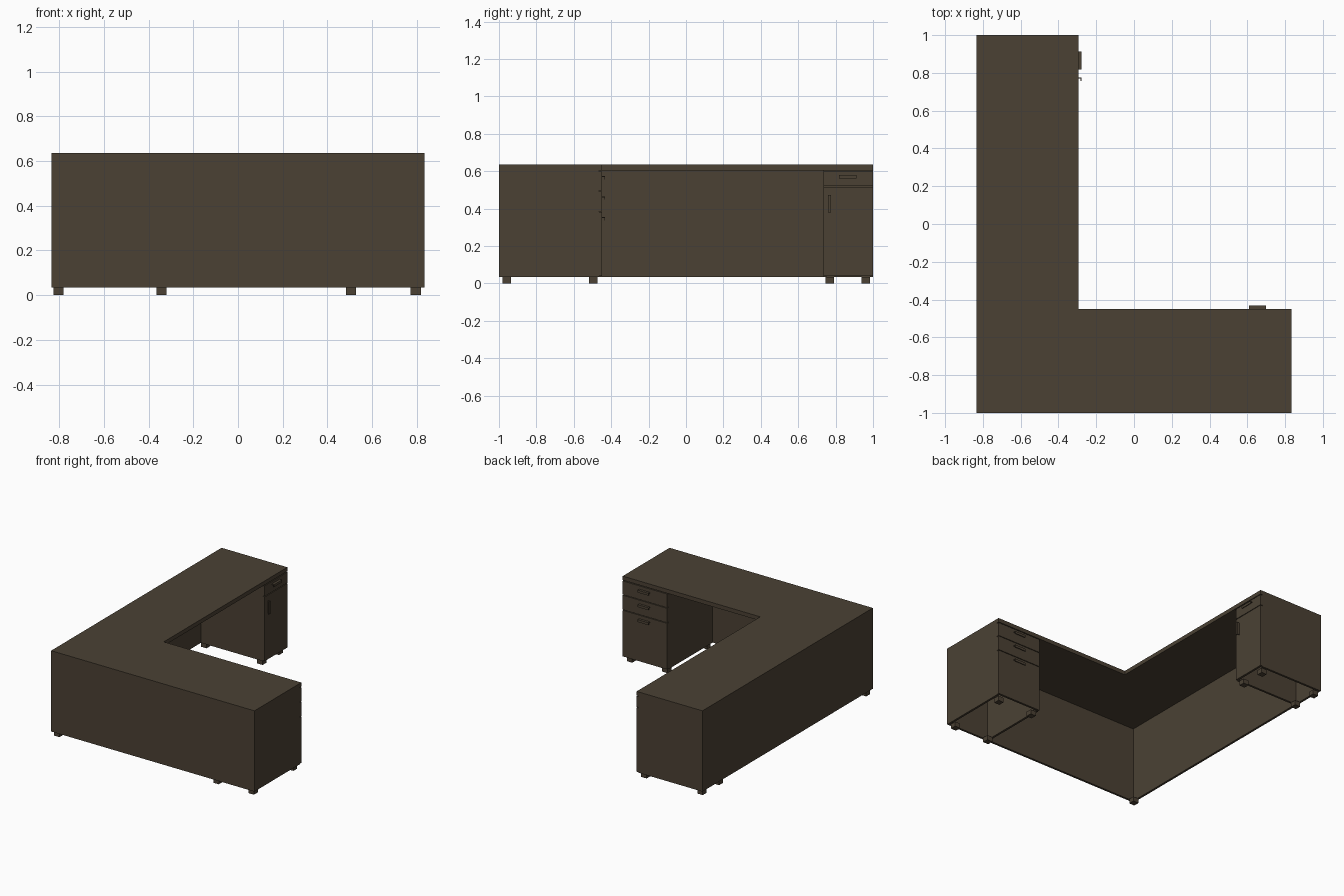
import bpy, bmesh

if "Cube" in bpy.data.objects:
    bpy.data.objects.remove(bpy.data.objects["Cube"])

wood = bpy.data.materials.new("dark brown wood")
wood.diffuse_color = (0.070, 0.053, 0.034, 1)
wood.use_nodes = True
wood.node_tree.nodes["Principled BSDF"].inputs["Base Color"].default_value = wood.diffuse_color

X, Y = 0.835, 1.0            # outer half sizes
XI, YI = -0.295, -0.45       # inner edges of the L
Z0, ZT, Z1 = 0.035, 0.605, 0.635
T = 0.016                    # board thickness
PX, PY = 0.47, 0.735         # inner sides of the two pedestals


def prism(name, outline, place, a, b):
    """Extrude a 2D outline from a to b; place(u, v, w) gives the 3D point."""
    bm = bmesh.new()
    low = [bm.verts.new(place(u, v, a)) for u, v in outline]
    high = [bm.verts.new(place(u, v, b)) for u, v in outline]
    bm.faces.new(low)
    bm.faces.new(high)
    n = len(outline)
    for i in range(n):
        j = (i + 1) % n
        bm.faces.new((low[i], low[j], high[j], high[i]))
    bmesh.ops.recalc_face_normals(bm, faces=bm.faces)
    mesh = bpy.data.meshes.new(name)
    bm.to_mesh(mesh)
    bm.free()
    mesh.materials.append(wood)
    ob = bpy.data.objects.new(name, mesh)
    bpy.context.collection.objects.link(ob)
    return ob


def box(name, x0, x1, y0, y1, z0, z1):
    return prism(name, [(x0, y0), (x1, y0), (x1, y1), (x0, y1)],
                 lambda u, v, w: (u, v, w), z0, z1)


# L-shaped desk top
prism("desk_top", [(-X, -Y), (X, -Y), (X, YI), (XI, YI), (XI, Y), (-X, Y)],
      lambda u, v, w: (u, v, w), ZT, Z1)

# Outer panels along the two long sides
box("front_panel", -X, X, -Y, -Y + T, Z0, ZT)
box("left_panel", -X, -X + T, -Y + T, Y, Z0, ZT)

# Pedestal sides, open underneath
box("drawer_pedestal_end", X - T, X, -Y + T, YI - T, Z0, ZT)
box("drawer_pedestal_side", PX, PX + T, -Y + T, YI - T, Z0, ZT)
box("cupboard_end", -X + T, XI - T, Y - T, Y, Z0, ZT)
box("cupboard_side", -X + T, XI - T, PY, PY + T, Z0, ZT)

# Recessed backing behind the gaps between fronts
box("drawer_backing", PX + T, X - T, YI - T - 0.006, YI - T, Z0 + 0.02, ZT)
box("cupboard_backing", XI - T - 0.006, XI - T, PY + T, Y - T, Z0 + 0.02, ZT)

# Drawer and door fronts
for i, (a, b) in enumerate([(0.498, 0.599), (0.386, 0.493), (0.039, 0.381)]):
    box(f"drawer_front_{i + 1}", PX, X, YI - T, YI, a, b)
box("cupboard_drawer_front", XI - T, XI, PY, Y, 0.520, 0.599)
box("cupboard_door", XI - T, XI, PY, Y, 0.039, 0.515)

# Hooked handles: u = distance out from the front, v = along the lip
hook = [(0, 0.018), (0.018, 0.018), (0.018, 0), (0.013, 0),
        (0.013, 0.013), (0, 0.013)]
for i, z in enumerate((0.556, 0.448, 0.337)):
    prism(f"drawer_handle_{i + 1}", hook,
          lambda u, v, w: (w, YI + u, z + v), 0.61, 0.70)
prism("cupboard_drawer_handle", hook,
      lambda u, v, w: (XI + u, w, 0.562 + v), 0.818, 0.912)
prism("door_handle", hook,
      lambda u, v, w: (XI + u, 0.758 + v, w), 0.38, 0.473)

# Square feet: four per pedestal and one at the outer corner
F = 0.0225
feet = [(x, y) for x in (0.506, 0.795) for y in (-0.958, -0.495)]
feet += [(x, y) for x in (-0.803, -0.342) for y in (0.768, 0.96)]
feet.append((-0.803, -0.958))
for i, (x, y) in enumerate(feet):
    box(f"foot_{i + 1}", x - F, x + F, y - F, y + F, 0, Z0)
